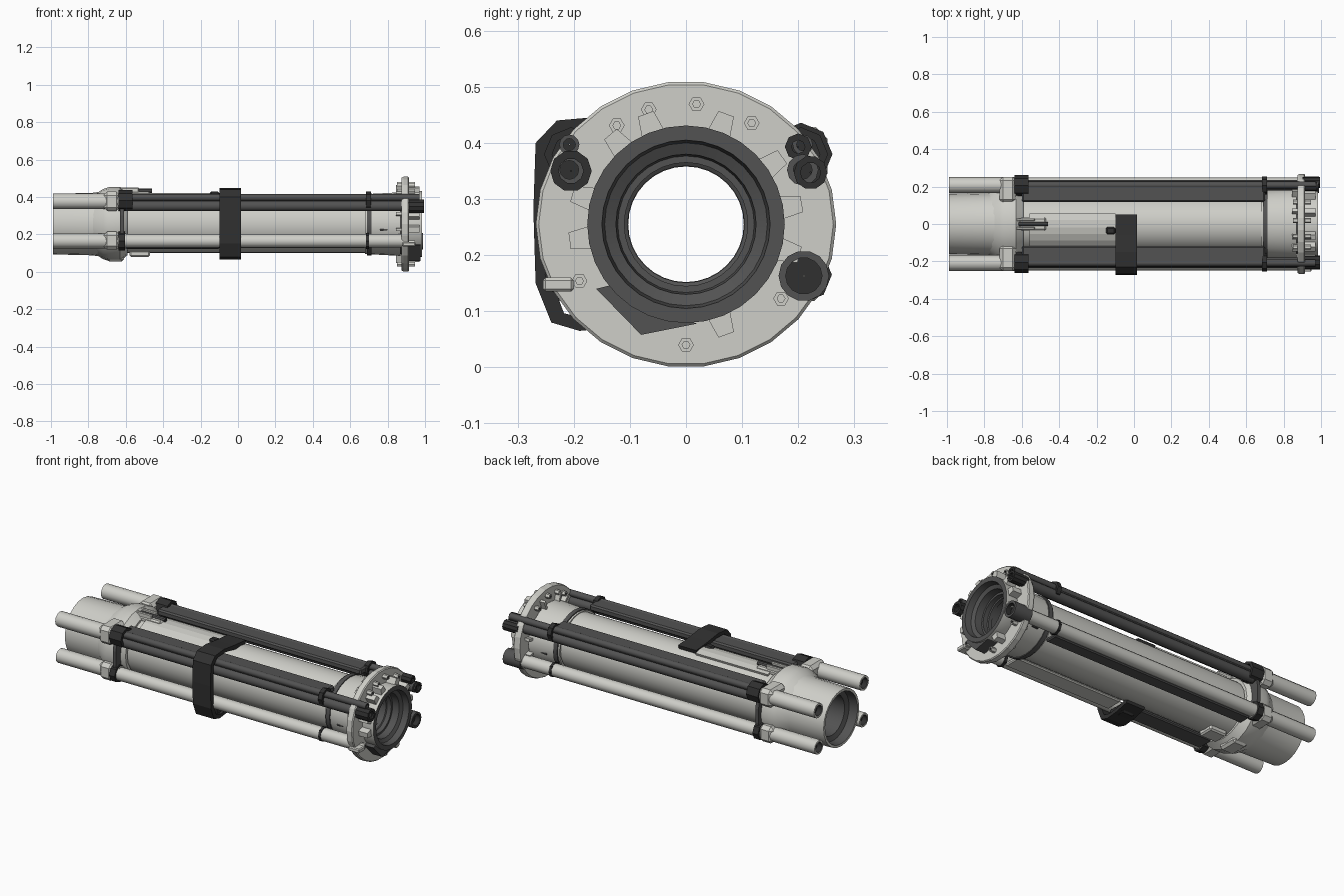
import bpy, bmesh, math
from mathutils import Vector

cube = bpy.data.objects.get("Cube")
if cube:
    bpy.data.objects.remove(cube, do_unlink=True)

CZ = 0.255  # height of the tube axis


def material(name, rgb, rough=0.7):
    m = bpy.data.materials.new(name)
    m.use_nodes = True
    m.diffuse_color = (*rgb, 1)
    bsdf = m.node_tree.nodes["Principled BSDF"]
    bsdf.inputs["Base Color"].default_value = (*rgb, 1)
    bsdf.inputs["Roughness"].default_value = rough
    return m


PALE = material("pale grey", (0.62, 0.62, 0.58))
DARK = material("dark grey", (0.085, 0.085, 0.085))
BLACK = material("near black", (0.03, 0.03, 0.03))


def finish(bm, name, mats, smooth=False):
    bmesh.ops.recalc_face_normals(bm, faces=bm.faces)
    me = bpy.data.meshes.new(name)
    bm.to_mesh(me)
    bm.free()
    for m in mats:
        me.materials.append(m)
    ob = bpy.data.objects.new(name, me)
    bpy.context.collection.objects.link(ob)
    if smooth:
        bpy.ops.object.select_all(action="DESELECT")
        ob.select_set(True)
        bpy.context.view_layer.objects.active = ob
        bpy.ops.object.shade_smooth_by_angle(angle=math.radians(35))
    return ob


def lathe(name, profile, mats, y=0, z=CZ, sides=32, second=(), wide=1.0, smooth=True):
    """Turn a closed (x, radius) profile about x; segments in `second` take the second material."""
    bm = bmesh.new()
    rings = []
    for i in range(sides):
        a = 2 * math.pi * i / sides
        rings.append([bm.verts.new((x, y + r * wide * math.cos(a), z + r * math.sin(a)))
                      for x, r in profile])
    n = len(profile)
    for i in range(sides):
        p, q = rings[i], rings[(i + 1) % sides]
        for j in range(n):
            k = (j + 1) % n
            f = bm.faces.new((p[j], p[k], q[k], q[j]))
            f.material_index = int(j in second)
    return finish(bm, name, mats, smooth)


def pipe(name, x0, x1, y, z, r, mat, bore=0.6, sides=12):
    """Rod with a recessed black bore at both ends."""
    b, d = r * bore, min(0.03, (x1 - x0) / 3)
    lathe(name, [(x0 + d, 0.001), (x0 + d, b), (x0, b), (x0, r), (x1, r), (x1, b),
                 (x1 - d, b), (x1 - d, 0.001)], [mat, BLACK], y, z, sides, (0, 1, 5, 6))


def block(name, lo, hi, mat, bevel=0.0):
    bm = bmesh.new()
    bmesh.ops.create_cube(bm, size=1)
    for v in bm.verts:
        v.co = Vector([(l + h) / 2 + c * (h - l) for l, h, c in zip(lo, hi, v.co)])
    if bevel:
        bmesh.ops.bevel(bm, geom=bm.edges[:], offset=bevel, segments=1, affect="EDGES")
    return finish(bm, name, [mat])


def side_block(name, s, x, y, z, mat, bevel):
    """Block given by ranges, with y measured outward on side s."""
    ys = sorted((s * y[0], s * y[1]))
    return block(name, (x[0], ys[0], z[0]), (x[1], ys[1], z[1]), mat, bevel)


def prism(name, outline, x0, x1, mat):
    """Extrude a (y, z) outline along x."""
    bm = bmesh.new()
    f = bm.faces.new([bm.verts.new((x0, y, z)) for y, z in outline])
    out = bmesh.ops.extrude_face_region(bm, geom=[f])
    for v in out["geom"]:
        if isinstance(v, bmesh.types.BMVert):
            v.co.x = x1
    return finish(bm, name, [mat])


def strap(name, path, thick, x0, x1, mat):
    """Bent strip: outer path plus the same path pulled toward the axis."""
    inner = []
    for y, z in path:
        d = Vector((y, z - CZ))
        d *= 1 - thick / d.length
        inner.append((d.x, d.y + CZ))
    return prism(name, path + inner[::-1], x0, x1, mat)


def on_ring(angle, r):
    a = math.radians(angle)
    return r * math.cos(a), CZ + r * math.sin(a)


# Main hollow tube, with a dark bore
lathe("main_tube", [(-0.72, 0.11), (-0.72, 0.155), (0.9, 0.155), (0.9, 0.11)],
      [PALE, DARK], second=(0, 2, 3))
lathe("rear_sleeve", [(-0.99, 0.148), (-0.99, 0.162), (-0.78, 0.167), (-0.7, 0.178),
                      (-0.7, 0.11), (-0.93, 0.115), (-0.94, 0.142)],
      [PALE, DARK], sides=24, second=(4, 5, 6))
lathe("rear_collar", [(-0.78, 0.15), (-0.72, 0.188), (-0.69, 0.198), (-0.63, 0.198),
                      (-0.59, 0.165), (-0.59, 0.15)], [PALE], sides=20, wide=1.1)

# Front housing, flange and muzzle ring
lathe("front_housing", [(0.68, 0.15), (0.68, 0.16), (0.87, 0.17), (0.87, 0.15)],
      [PALE], sides=24, wide=1.13)
lathe("housing_band", [(0.69, 0.15), (0.69, 0.167), (0.715, 0.167), (0.715, 0.15)],
      [DARK], sides=24, wide=1.13)
lathe("flange", [(0.875, 0.15), (0.875, 0.25), (0.885, 0.255), (0.91, 0.255),
                 (0.915, 0.25), (0.915, 0.15)], [PALE], sides=26, wide=1.05, smooth=False)
lathe("muzzle_ring", [(0.9, 0.176), (0.985, 0.176), (0.985, 0.15), (0.95, 0.145), (0.94, 0.125),
                      (0.88, 0.12), (0.87, 0.104), (0.85, 0.104), (0.85, 0.15)],
      [PALE, DARK], second=range(1, 9))
for i, x in enumerate((-0.4, 0.1, 0.5, 0.75)):
    lathe(f"bore_rib_{i}", [(x, 0.103), (x, 0.115), (x + 0.03, 0.115), (x + 0.03, 0.103)], [DARK])
prism("muzzle_lip", [(-0.16, 0.14), (-0.08, 0.058), (0.02, 0.078), (-0.03, 0.095), (-0.12, 0.15)],
      0.915, 0.975, DARK)

# Flange bolts and gussets
for i, ang in enumerate((85, 57, 108, 125, 208, 270, 322)):
    y, z = on_ring(ang, 0.215)
    pipe(f"flange_bolt_{i}", 0.85, 0.945, y, z, 0.014, PALE, 0.5, 6)
for i, ang in enumerate((70, 110, 130, 165, 188, 290, 345, 10, 35)):
    tip = [on_ring(ang - 7, 0.172), on_ring(ang - 4, 0.21), on_ring(ang + 4, 0.21), on_ring(ang + 7, 0.172)]
    prism(f"muzzle_gusset_{i}", tip, 0.91, 0.97, PALE)
    back = [on_ring(ang - 2, 0.165), on_ring(ang - 2, 0.22), on_ring(ang + 2, 0.22), on_ring(ang + 2, 0.165)]
    prism(f"housing_gusset_{i}", back, 0.845, 0.88, PALE)

# Side rods: dark upper pairs, pale lower rods, pale rear stubs
for side, s in (("left", 1), ("right", -1)):
    side_block(f"{side}_upper_channel", s, (-0.6, 0.7), (0.118, 0.222), (0.376, 0.412), DARK, 0.008)
    pipe(f"{side}_upper_rod", -0.6, 0.985, s * 0.208, 0.352, 0.028, DARK)
    pipe(f"{side}_upper_thin_rod", -0.6, 0.97, s * 0.208, 0.397, 0.018, DARK)
    pipe(f"{side}_lower_rod", -0.64, 0.9, s * 0.212, 0.165, 0.036, PALE)
    pipe(f"{side}_upper_stub", -0.99, -0.6, s * 0.208, 0.377, 0.042, PALE, 0.72)
    pipe(f"{side}_lower_stub", -0.99, -0.6, s * 0.205, 0.165, 0.04, PALE, 0.72)
    # Collars that hold the rods
    for x0, x1, low, grow in ((-0.64, -0.565, -0.605, 0.008), (0.685, 0.71, 0.7, 0)):
        pipe(f"{side}_upper_clamp", x0, x1, s * 0.205, 0.38, 0.048 + grow, BLACK, 0.7, 8)
        pipe(f"{side}_lower_clamp", x0, low, s * 0.21, 0.165, 0.042 + grow, BLACK, 0.7, 8)
    strap(f"{side}_clamp_web", [(s * 0.225, 0.38), (s * 0.24, 0.3), (s * 0.24, 0.22), (s * 0.225, 0.15)],
          0.055, -0.63, -0.61, DARK)
    # Pale saddles round the stubs
    side_block(f"{side}_upper_saddle", s, (-0.72, -0.63), (0.11, 0.252), (0.325, 0.428), PALE, 0.02)
    side_block(f"{side}_lower_saddle", s, (-0.72, -0.63), (0.11, 0.248), (0.118, 0.215), PALE, 0.02)

# Channels between the tube and the lower rods
side_block("left_lower_channel", 1, (-0.6, 0.68), (0.12, 0.195), (0.126, 0.148), DARK, 0.006)
side_block("right_lower_channel", -1, (-0.6, -0.1), (0.1, 0.2), (0.122, 0.148), DARK, 0.006)
side_block("right_front_channel", -1, (0.0, 0.68), (0.1, 0.2), (0.126, 0.148), PALE, 0.006)

# Rod ends standing out past the flange
pipe("right_upper_end", 0.9, 0.995, -0.205, 0.35, 0.037, BLACK, 0.6, 10)
pipe("left_upper_end", 0.9, 0.995, 0.222, 0.347, 0.03, BLACK, 0.6, 10)
pipe("left_thin_end", 0.9, 0.975, 0.2, 0.393, 0.024, BLACK, 0.5, 8)
pipe("left_lower_end", 0.88, 0.99, 0.21, 0.163, 0.045, DARK, 0.72, 14)
block("right_lower_end", (0.88, -0.255, 0.135), (0.95, -0.2, 0.16), PALE, 0.005)

# Carrying band round the front side and under the tube
strap("carry_band", [(0.05, 0.425), (-0.06, 0.435), (-0.15, 0.447), (-0.23, 0.44), (-0.268, 0.4),
                     (-0.272, 0.28), (-0.268, 0.15), (-0.24, 0.08), (-0.19, 0.065),
                     (-0.12, 0.072), (-0.04, 0.09)], 0.028, -0.1, 0.015, BLACK)
block("band_foot", (-0.085, -0.2, 0.07), (0.0, -0.09, 0.125), BLACK, 0.01)
block("band_knob", (-0.15, -0.055, 0.4), (-0.1, -0.015, 0.43), BLACK, 0.008)

# Shallow cover plate and sight bracket on top
strap("top_cover", [on_ring(a, 0.168) for a in range(70, 136, 13)], 0.02, -0.56, -0.1, PALE)
block("sight_base", (-0.66, -0.035, 0.4), (-0.47, 0.035, 0.43), PALE, 0.008)
for y in (-0.03, 0.015):
    block("sight_cheek", (-0.63, y, 0.42), (-0.53, y + 0.015, 0.45), PALE, 0.004)
pipe("sight_pin", -0.65, -0.46, 0, 0.432, 0.012, DARK, 0.5, 8)

# Bracket under the rear and small lugs on the front housing
block("under_bracket", (-0.58, -0.05, 0.08), (-0.47, 0.04, 0.115), PALE, 0.008)
block("under_lug", (-0.7, -0.06, 0.055), (-0.61, 0.06, 0.1), PALE, 0.012)
for i, ang in enumerate((190, 215, 330, 350)):
    y, z = on_ring(ang, 0.175)
    pipe(f"housing_lug_{i}", 0.76, 0.8, y, z, 0.012, DARK, 0.5, 6)
